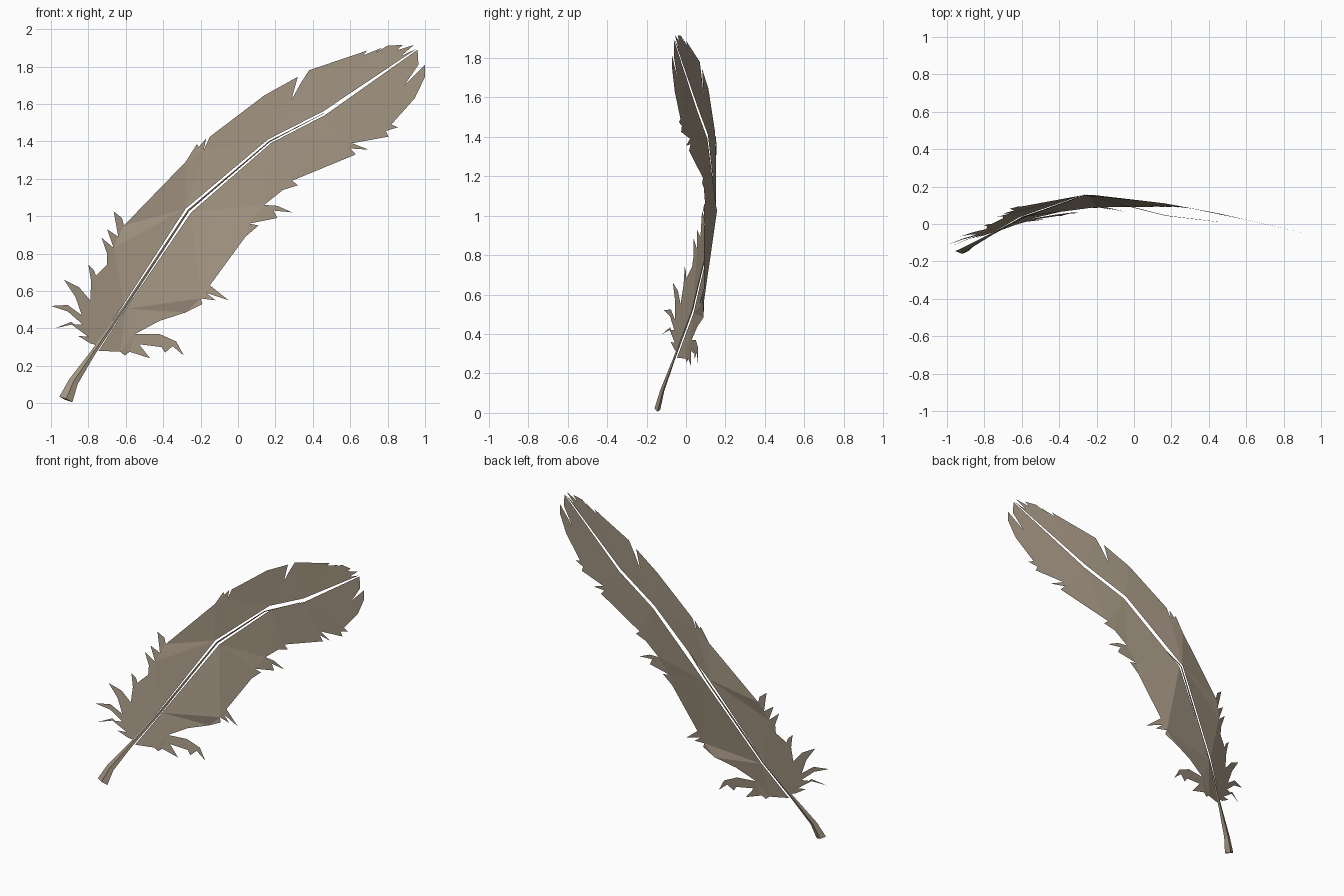
import bpy, bmesh
from mathutils import Vector

mat = bpy.data.materials.new("feather taupe")
mat.diffuse_color = (0.36, 0.295, 0.22, 1)


def lerp(table, x):
    """Piecewise linear lookup in (x, value) pairs."""
    if x <= table[0][0]:
        return table[0][1]
    for (a, va), (b, vb) in zip(table, table[1:]):
        if x <= b:
            return va + (vb - va) * (x - a) / (b - a)
    return table[-1][1]


# Curvature of the feather: depth along the spine, plus a tilt across it
SPINE_Z = [(-.95, 0), (-.78, .27), (-.6, .52), (-.26, 1.03), (.17, 1.4), (.46, 1.55), (.96, 1.88)]
SPINE_Y = [(-1, -.18), (-.95, -.16), (-.78, -.06), (-.6, .04), (-.26, .16),
           (.17, .11), (.46, .055), (.7, 0), (1, -.07)]
TILT = [(-.5, .13), (-.2, .12), (0, .1), (.3, 0)]


def depth(x, z):
    off = z - lerp(SPINE_Z, x)
    k = lerp(TILT, x)
    if off > 0 and x > -.5:
        k *= max(0, (-.3 - x) / .2)
    return lerp(SPINE_Y, x) + k * off


def finish(bm, name):
    me = bpy.data.meshes.new(name)
    bm.to_mesh(me)
    bm.free()
    me.materials.append(mat)
    ob = bpy.data.objects.new(name, me)
    bpy.context.collection.objects.link(ob)
    return ob


def vane(name, outline):
    """Triangulate a flat outline, then bend it to the feather curve."""
    bm = bmesh.new()
    f = bm.faces.new([bm.verts.new((x, 0, z)) for x, z in outline])
    f.normal_update()
    if f.normal.y > 0:
        f.normal_flip()
    bmesh.ops.triangulate(bm, faces=[f], quad_method='BEAUTY', ngon_method='BEAUTY')
    for v in bm.verts:
        v.co.y = depth(v.co.x, v.co.z)
    return finish(bm, name)


# Upper vane: inner edge, ragged tip, outer edge with splits, downy base barbs
vane("upper_vane", [
    (-.755, .31), (-.61, .53), (-.28, 1.04), (.16, 1.41), (.455, 1.56), (.955, 1.895),
    (.87, 1.855), (.94, 1.915), (.85, 1.887), (.88, 1.915), (.80, 1.912), (.74, 1.875),
    (.77, 1.9), (.67, 1.86), (.69, 1.885), (.38, 1.78), (.335, 1.71), (.285, 1.62), (.32, 1.745),
    (.14, 1.645), (-.15, 1.425), (-.185, 1.35), (-.17, 1.415), (-.21, 1.37), (-.22, 1.385),
    (-.28, 1.29), (-.61, .95), (-.62, .99), (-.665, 1.025), (-.64, .89), (-.70, .93),
    (-.665, .83), (-.73, .885), (-.70, .80), (-.70, .74), (-.76, .68), (-.77, .71), (-.80, .74),
    (-.785, .65), (-.79, .55), (-.85, .62), (-.93, .66), (-.87, .57), (-.835, .47),
    (-.91, .525), (-1, .52), (-.91, .49), (-.83, .42), (-.89, .42), (-.98, .40),
    (-.89, .435), (-.80, .355), (-.855, .36), (-.79, .32)])

# Lower vane
vane("lower_vane", [
    (-.745, .28), (-.60, .505), (-.25, 1.02), (.175, 1.39), (.465, 1.54), (.96, 1.89),
    (.965, 1.81), (.89, 1.70), (1, 1.81), (1, 1.745), (.945, 1.63), (.82, 1.49), (.855, 1.475),
    (.79, 1.455), (.805, 1.425), (.61, 1.39), (.70, 1.355), (.60, 1.362), (.63, 1.33),
    (.29, 1.19), (.32, 1.165), (.24, 1.14), (.14, 1.06), (.21, 1.055), (.29, 1.02),
    (.19, 1.03), (.21, .99), (.06, .96), (.11, .95), (.04, .89), (-.15, .63), (-.05, .55),
    (-.17, .59), (-.12, .55), (-.2, .56), (-.19, .53), (-.28, .485), (-.42, .44), (-.55, .37),
    (-.42, .37), (-.33, .33), (-.29, .255), (-.35, .305), (-.39, .27), (-.41, .30), (-.53, .315),
    (-.47, .24), (-.58, .275), (-.605, .255), (-.63, .275)])

# Quill: four-sided tapering rod (x, y, z, half width), hooked forward of the vanes at its end
RINGS = [(-.92, -.145, .02, .038), (-.88, -.12, .115, .026), (-.775, -.062, .27, .014),
         (-.605, .03, .515, .008), (-.265, .155, 1.03, .005), (.17, .045, 1.4, .003), (.46, .01, 1.55, .001)]
bm = bmesh.new()
loops = []
for i, (x, y, z, w) in enumerate(RINGS):
    a, b = RINGS[max(i - 1, 0)], RINGS[min(i + 1, len(RINGS) - 1)]
    t = Vector(b[:3]) - Vector(a[:3])
    side = Vector((t.z, 0, -t.x)).normalized()
    out = side.cross(t).normalized()
    c = Vector((x, y, z))
    loops.append([bm.verts.new(c + d) for d in (side * w, out * w * .4, -side * w, -out * w * .4)])
for p, q in zip(loops, loops[1:]):
    for j in range(4):
        bm.faces.new((p[j], p[j - 1], q[j - 1], q[j]))
bm.faces.new(loops[0])
bm.faces.new(loops[-1][::-1])
for v in loops[0]:                       # slanted cut at the foot
    v.co.z = max(v.co.z, 0)
bmesh.ops.recalc_face_normals(bm, faces=bm.faces)
finish(bm, "quill")
